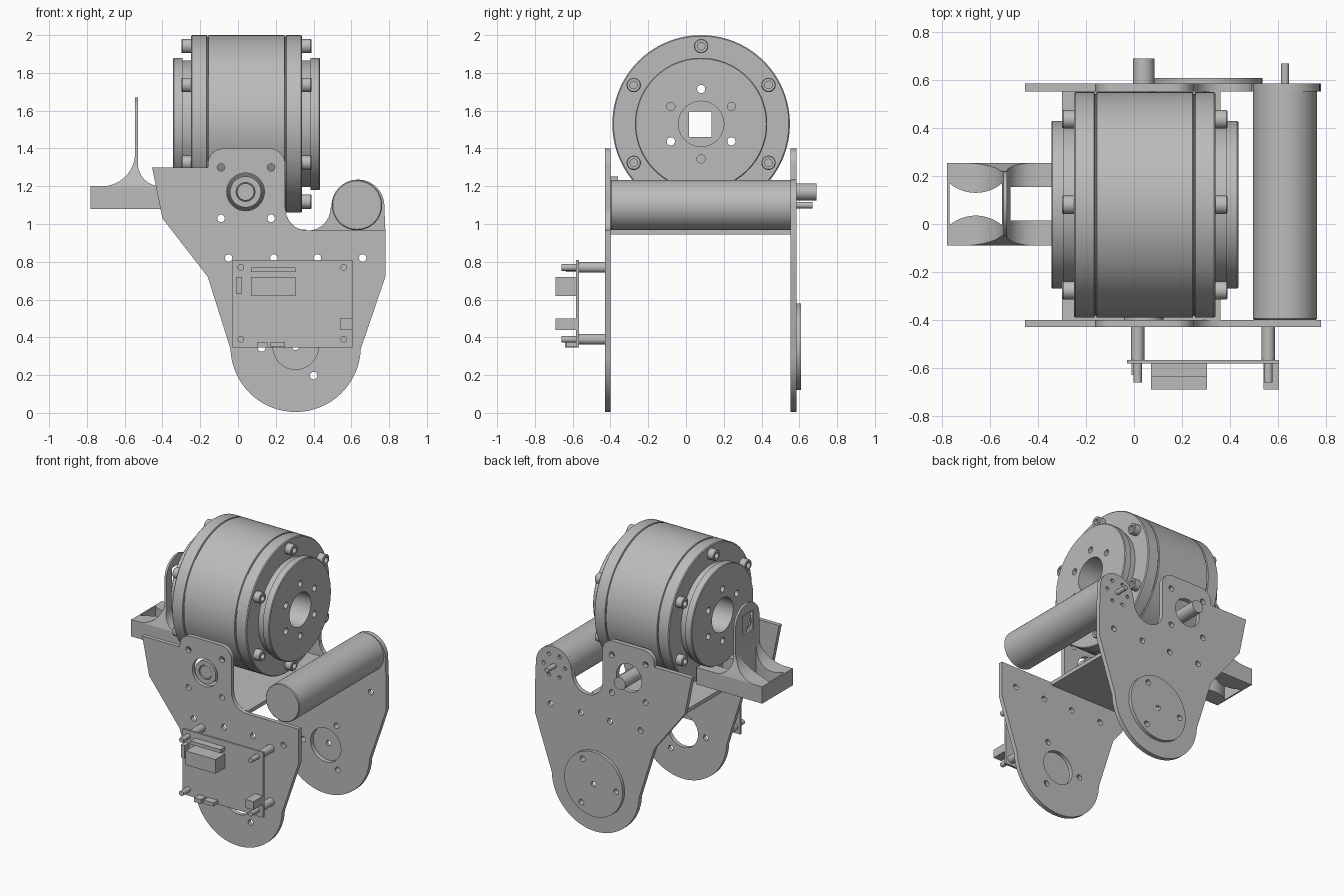
import bpy, bmesh
from math import sin, cos, pi, radians

if "Cube" in bpy.data.objects:
    bpy.data.objects.remove(bpy.data.objects["Cube"])

GREY = (0.5, 0.5, 0.5, 1)
grey = bpy.data.materials.new("plain grey")
grey.use_nodes = True
grey.diffuse_color = GREY
grey.node_tree.nodes["Principled BSDF"].inputs["Base Color"].default_value = GREY


def at(axis, a, u, v):
    return (a, u, v) if axis == "x" else (u, a, v) if axis == "y" else (u, v, a)


def arc(cx, cy, r, start, end, n=16):
    angles = [radians(start + (end - start) * i / n) for i in range(n + 1)]
    return [(cx + r * cos(t), cy + r * sin(t)) for t in angles]


def finish(bm, name):
    bmesh.ops.recalc_face_normals(bm, faces=bm.faces)
    mesh = bpy.data.meshes.new(name)
    bm.to_mesh(mesh)
    bm.free()
    ob = bpy.data.objects.new(name, mesh)
    bpy.context.collection.objects.link(ob)
    mesh.materials.append(grey)
    return ob


def smooth(ob):
    bpy.ops.object.select_all(action="DESELECT")
    ob.select_set(True)
    bpy.context.view_layer.objects.active = ob
    bpy.ops.object.shade_smooth_by_angle(angle=radians(30))
    return ob


def prism(name, axis, a, b, *outlines):
    bm = bmesh.new()
    for pts in outlines:
        lo, hi = [[bm.verts.new(at(axis, d, u, v)) for u, v in pts] for d in (a, b)]
        bm.faces.new(lo)
        bm.faces.new(hi)
        for i in range(len(pts)):
            bm.faces.new((lo[i - 1], lo[i], hi[i], hi[i - 1]))
    return finish(bm, name)


def rect(u0, u1, v0, v1):
    return [(u0, v0), (u1, v0), (u1, v1), (u0, v1)]


def circle(u, v, r, n=32):
    return arc(u, v, r, 0, 360, n)[:-1]


def ring_points(u, v, r, start, n):
    return arc(u, v, r, start, start + 360, n)[:-1]


def lathe(name, axis, centre, profile, hollow=False, n=96):
    bm = bmesh.new()
    rings = [[bm.verts.new(at(axis, a, u, v)) for u, v in circle(*centre, r, n)]
             for a, r in profile]
    pairs = list(zip(rings, rings[1:]))
    if hollow:
        pairs.append((rings[-1], rings[0]))
    else:
        bm.faces.new(rings[0])
        bm.faces.new(rings[-1])
    for p, q in pairs:
        for i in range(n):
            bm.faces.new((p[i - 1], p[i], q[i], q[i - 1]))
    return smooth(finish(bm, name))


def boolean(ob, tool, operation="DIFFERENCE"):
    mod = ob.modifiers.new("cut", "BOOLEAN")
    mod.operation, mod.solver, mod.object = operation, "EXACT", tool
    bpy.context.view_layer.objects.active = ob
    bpy.ops.object.modifier_apply(modifier=mod.name)
    bpy.data.objects.remove(tool)
    return ob


# Side plates: shared outline, the back one has an extra lobe for the small motor
FOOT = (0.305, 0.35)
left_edge = arc(*FOOT, 0.345, 358, 182, 40) + [(-0.16, 0.72), (-0.4, 1.03), (-0.455, 1.3)]
tab = [(-0.16, 1.3)] + arc(-0.075, 1.315, 0.085, 165, 90, 8) + arc(0.165, 1.315, 0.085, 90, 0, 8)
lower = [(0.78, 0.72)]
front_notch = arc(0.37, 1.085, 0.12, 180, 270) + [(0.78, 0.965)]
lobe = arc(0.37, 1.085, 0.12, 180, 360) + arc(0.635, 1.095, 0.14, 180, 0, 24) + [(0.78, 0.965)]
foot_holes = [circle(u, v, 0.02, 16) for u, v in ring_points(*FOOT, 0.18, -58, 3)]
plate_holes = [circle(x, z, 0.02, 16) for x in (-0.09, 0.175) for z in (1.03, 1.3)]
plate_holes += [circle(x, 0.82, 0.02, 16) for x in (-0.05, 0.19, 0.42, 0.66)]
plate_holes += [circle(*FOOT, 0.12), circle(0.04, 1.17, 0.1)] + foot_holes
mount_holes = [circle(u, v, 0.013, 12) for u, v in ring_points(0.63, 1.1, 0.085, 0, 6)]
for name, y0, y1, notch, extra in (("front_plate", -0.43, -0.4, front_notch, []),
                                   ("back_plate", 0.553, 0.585, lobe, mount_holes)):
    plate = prism(name, "y", y0, y1, left_edge[::1] + tab + notch + lower)
    smooth(boolean(plate, prism("cutter", "y", y0 - 0.1, y1 + 0.1, *plate_holes, *extra)))

# Round cover on the back plate
cover = lathe("back_cover", "y", FOOT, [(0.585, 0.23), (0.608, 0.23)])
smooth(boolean(cover, prism("cutter", "y", 0.5, 0.7, circle(*FOOT, 0.018, 16), *foot_holes)))

# Shelf joining the plates
prism("shelf", "y", -0.4, 0.553, rect(-0.3, 0.36, 0.945, 0.972))

# Pivot hubs and shafts
PIVOT = (0.04, 1.17)
lathe("front_bearing", "y", PIVOT, [(-0.425, 0.082), (-0.36, 0.082), (-0.36, 0.05), (-0.425, 0.05)], True, 48)
lathe("front_pivot", "y", PIVOT, [(-0.42, 0.045), (-0.3, 0.045)], n=32)
lathe("back_pivot", "y", PIVOT, [(0.5, 0.045), (0.69, 0.045)], n=32)

# Small motor with its shaft
lathe("small_motor", "y", (0.63, 1.1), [(-0.4, 0.128), (-0.395, 0.133), (0.553, 0.133)])
lathe("small_motor_shaft", "y", (0.63, 1.1), [(0.55, 0.017), (0.67, 0.017)], n=20)

# Main drum: half profile mirrored about its middle, with a through bore
AXIS, MID = (0.08, 1.53), 0.045
half = [(0.2, 0.47), (0.203, 0.462), (0.208, 0.462), (0.211, 0.47), (0.289, 0.47),
        (0.295, 0.464), (0.295, 0.335), (0.34, 0.335), (0.34, 0.35), (0.385, 0.35),
        (0.39, 0.345), (0.39, 0.12)]
profile = [(MID - d, r) for d, r in reversed(half)] + [(MID + d, r) for d, r in half]
drum = lathe("drum", "x", AXIS, profile, True, 128)
through = [circle(u, v, 0.022, 16) for u, v in ring_points(*AXIS, 0.185, 90, 3)]
boolean(drum, prism("cutter", "x", -0.5, 0.6, *through))
blind = [circle(u, v, 0.022, 16) for u, v in ring_points(*AXIS, 0.185, 30, 3)]
for side in (-1, 1):
    boolean(drum, prism("cutter", "x", MID + side * 0.33, MID + side * 0.5, *blind))
smooth(drum)

# Ring of socket bolts on both drum faces
for side in (-1, 1):
    for centre in ring_points(*AXIS, 0.412, 30, 6):
        head = [(0.29, 0.038), (0.34, 0.038), (0.345, 0.034), (0.345, 0.02), (0.315, 0.02)]
        lathe("drum_bolt", "x", centre, [(MID + side * d, r) for d, r in head], n=24)

# Bracket: curved side profile trimmed to a rounded front shape, with windows
side_shape = [(-0.78, 1.08), (-0.78, 1.2)] + arc(-0.72, 1.375, 0.175, -90, 0)
side_shape += [(-0.545, 1.67), (-0.53, 1.67)] + arc(-0.41, 1.32, 0.12, 180, 270) + [(-0.26, 1.2), (-0.26, 1.08)]
bracket = prism("bracket", "y", -0.2, 0.4, side_shape)
trim = [(-0.09, 1.0), (-0.09, 1.2), (-0.05, 1.32)] + arc(0.085, 1.535, 0.135, 180, 0, 24)
trim += [(0.22, 1.32), (0.255, 1.2), (0.255, 1.0)]
boolean(bracket, prism("cutter", "x", -1, 0, trim), "INTERSECT")
windows = [arc(-0.66, 0.3, 0.17, 230, 310) + arc(-0.66, -0.135, 0.17, 50, 130),
           rect(-0.515, -0.3, 0.015, 0.155)]
boolean(bracket, prism("cutter", "z", 0.9, 1.5, *windows))
smooth(boolean(bracket, prism("cutter", "x", -0.7, -0.4, rect(0.015, 0.135, 1.46, 1.595))))

# Circuit board on four standoffs
CORNERS = [(x, z) for x in (0.015, 0.56) for z in (0.39, 0.77)]
prism("circuit_board", "y", -0.582, -0.567, rect(-0.03, 0.605, 0.345, 0.81))
for corner in CORNERS:
    lathe("standoff", "y", corner, [(-0.567, 0.028), (-0.43, 0.028)], n=24)
    lathe("standoff_screw", "y", corner, [(-0.66, 0.018), (-0.58, 0.018)], n=16)
for name, depth, shape in (("large_socket", -0.69, rect(0.07, 0.305, 0.62, 0.72)),
                           ("pin_header", -0.635, rect(0.07, 0.305, 0.745, 0.77)),
                           ("side_connector", -0.63, rect(-0.01, 0.02, 0.63, 0.72)),
                           ("power_connector", -0.69, rect(0.54, 0.605, 0.44, 0.5)),
                           ("left_port", -0.64, rect(0.1, 0.155, 0.345, 0.375)),
                           ("right_port", -0.635, rect(0.17, 0.25, 0.35, 0.375))):
    prism(name, "y", depth, -0.58, shape)
